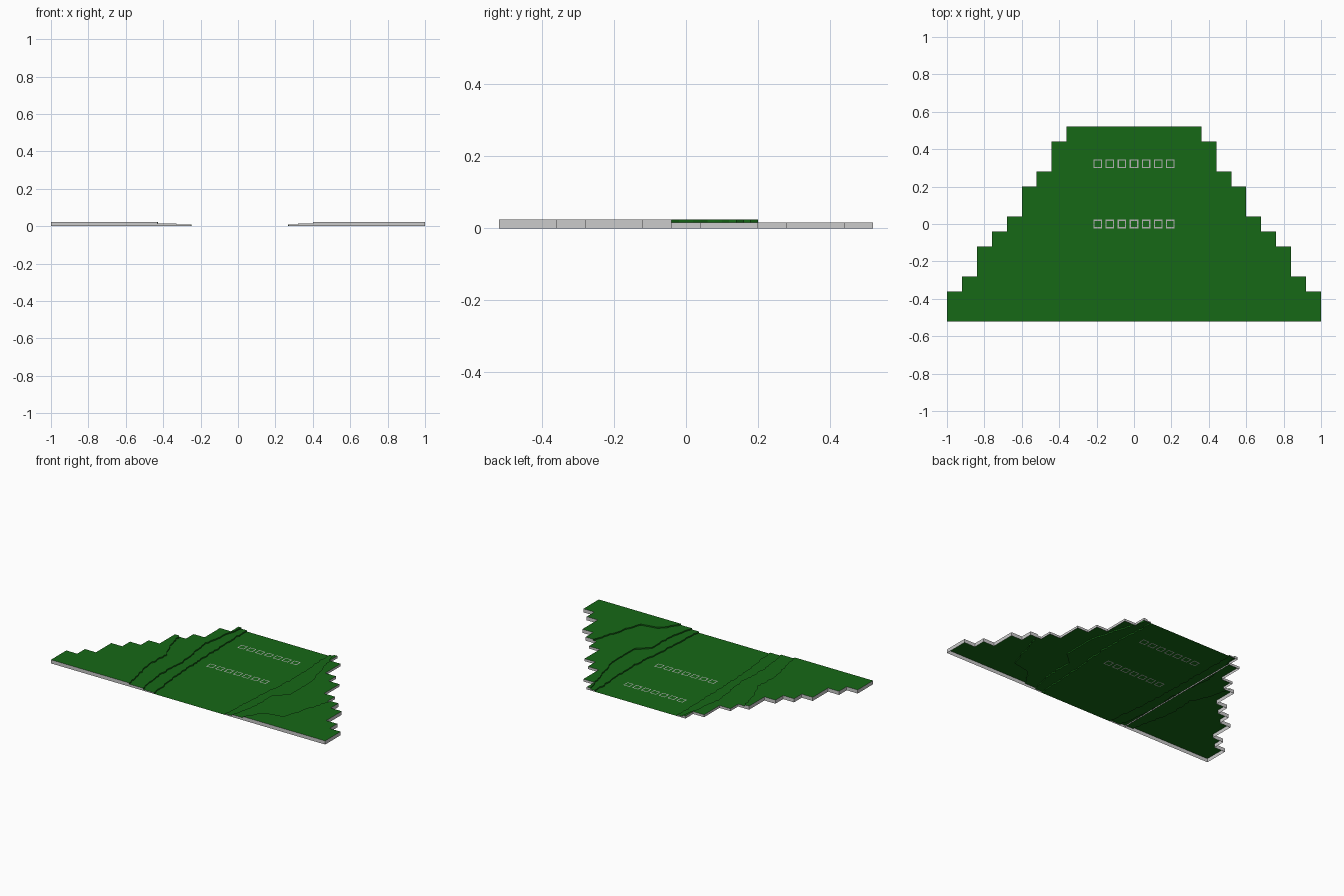
import bpy, bmesh, math, random

if "Cube" in bpy.data.objects:
    bpy.data.objects.remove(bpy.data.objects["Cube"])

random.seed(4)
STEP = 0.008      # terrace height
DY = 0.02         # depth of one terrain strip
N = 52
Y0 = -0.52

# stepped outline: half width up to each y
OUTLINE = [(-0.36, 1.0), (-0.28, 0.92), (-0.12, 0.84), (-0.04, 0.76), (0.04, 0.68),
           (0.20, 0.60), (0.28, 0.52), (0.44, 0.44), (0.52, 0.36)]

# terrace contours from left to right as (y, x) points
CONTOURS = [
    [(-0.52, -0.43), (-0.23, -0.487), (-0.06, -0.48), (0.06, -0.54), (0.20, -0.565), (0.28, -0.7), (0.52, -0.8)],
    [(-0.52, -0.33), (-0.28, -0.364), (-0.08, -0.351), (0.21, -0.39), (0.36, -0.367), (0.52, -0.34)],
    [(-0.52, -0.25), (-0.23, -0.281), (0.02, -0.292), (0.52, -0.303)],
    [(-0.52, 0.27), (-0.2, 0.29), (0.1, 0.32), (0.52, 0.30)],
    [(-0.52, 0.32), (-0.37, 0.356), (-0.15, 0.366), (-0.1, 0.435), (0.145, 0.437), (0.52, 0.335)],
    [(-0.52, 0.40), (-0.45, 0.44), (-0.40, 0.488), (-0.38, 0.60), (-0.16, 0.665), (-0.04, 0.70), (0.04, 0.9), (0.52, 1.0)],
]
LEVELS = [3, 2, 1, 0, 1, 2, 3]


def half_width(y):
    return next(w for top, w in OUTLINE if y < top + 1e-6)


def lerp_x(points, y):
    for (ya, xa), (yb, xb) in zip(points, points[1:]):
        if y <= yb + 1e-6:
            return xa + (xb - xa) * (y - ya) / (yb - ya)
    return points[-1][1]


ROWS = []
for r in range(N + 1):
    jitter = 0 if r == 0 else 0.006
    ROWS.append([lerp_x(c, Y0 + r * DY) + random.uniform(-jitter, jitter) for c in CONTOURS])


def cuts(r, w):
    return [-w] + [max(-w, min(w, x)) for x in ROWS[r]] + [w]


def material(name, color):
    m = bpy.data.materials.new(name)
    m.diffuse_color = color
    m.use_nodes = True
    m.node_tree.nodes["Principled BSDF"].inputs["Base Color"].default_value = m.diffuse_color
    return m


def face(bm, pts):
    if len({tuple(round(c, 5) for c in p) for p in pts}) > 2:
        bm.faces.new([bm.verts.new(p) for p in pts])


def finish(bm, name, mat=None):
    bmesh.ops.remove_doubles(bm, verts=bm.verts, dist=1e-5)
    bmesh.ops.dissolve_degenerate(bm, edges=bm.edges, dist=1e-6)
    me = bpy.data.meshes.new(name)
    bm.to_mesh(me)
    bm.free()
    ob = bpy.data.objects.new(name, me)
    bpy.context.collection.objects.link(ob)
    if mat:
        me.materials.append(mat)
    return ob


green = material("grass_green", (0.008, 0.14, 0.008, 1))
grass, skirt = bmesh.new(), bmesh.new()


def cross_skirt(r, y, xa, xb, w, facing):
    # wall along x, following the terrace heights between xa and xb
    c = cuts(r, w)
    for i, lv in enumerate(LEVELS):
        a, b = max(c[i], xa), min(c[i + 1], xb)
        if lv and b - a > 1e-5:
            p = [(a, y, 0), (b, y, 0), (b, y, lv * STEP), (a, y, lv * STEP)]
            face(skirt, p if facing < 0 else p[::-1])


prev_w = None
for r in range(N):
    ya, yb = Y0 + r * DY, Y0 + (r + 1) * DY
    w = half_width((ya + yb) / 2)
    ca, cb = cuts(r, w), cuts(r + 1, w)
    # flat terraces
    for i, lv in enumerate(LEVELS):
        z = lv * STEP
        face(grass, [(ca[i], ya, z), (ca[i + 1], ya, z), (cb[i + 1], yb, z), (cb[i], yb, z)])
    # cliffs between terraces
    for i in range(1, 7):
        if abs(ca[i]) < w or abs(cb[i]) < w:
            za, zb = LEVELS[i - 1] * STEP, LEVELS[i] * STEP
            face(grass, [(ca[i], ya, za), (ca[i], ya, zb), (cb[i], yb, zb), (cb[i], yb, za)])
    # grey side skirts
    for s in (-1, 1):
        mid = [(a + b) / 2 for a, b in zip(ca, cb)]
        lv = next(LEVELS[i] for i in (range(7) if s < 0 else range(6, -1, -1))
                  if mid[i + 1] - mid[i] > 1e-5)
        p = [(s * w, ya, 0), (s * w, yb, 0), (s * w, yb, lv * STEP), (s * w, ya, lv * STEP)]
        face(skirt, p if s > 0 else p[::-1])
    # grey walls on the notches of the outline
    if prev_w and prev_w - w > 0.01:
        cross_skirt(r, ya, -prev_w, -w, prev_w, 1)
        cross_skirt(r, ya, w, prev_w, prev_w, 1)
    prev_w = w
cross_skirt(0, Y0, -1, 1, 1.0, -1)
cross_skirt(N, -Y0, -0.36, 0.36, 0.36, 1)

# hidden rib under the left terrace
face(skirt, [(-0.36, Y0, 0), (-0.36, -Y0, 0), (-0.36, -Y0, STEP), (-0.36, Y0, STEP)])

finish(grass, "terraced_grass", green)
finish(skirt, "edge_skirt")

# two rows of square marker frames set in the flat ground
frames = bmesh.new()
HALF, BAR = 0.023, 0.006
for y in (0.0, 0.323):
    for k in range(-3, 4):
        x = k * 0.0645
        corners = [(-1, -1), (1, -1), (1, 1), (-1, 1)]
        for z, up in ((0.0006, True), (-0.0003, False)):
            for (ax, ay), (bx, by) in zip(corners, corners[1:] + corners[:1]):
                o, i = HALF, HALF - BAR
                p = [(x + ax * o, y + ay * o, z), (x + bx * o, y + by * o, z),
                     (x + bx * i, y + by * i, z), (x + ax * i, y + ay * i, z)]
                face(frames, p if up else p[::-1])
finish(frames, "marker_frames", material("marker_grey", (0.45, 0.45, 0.45, 1)))
